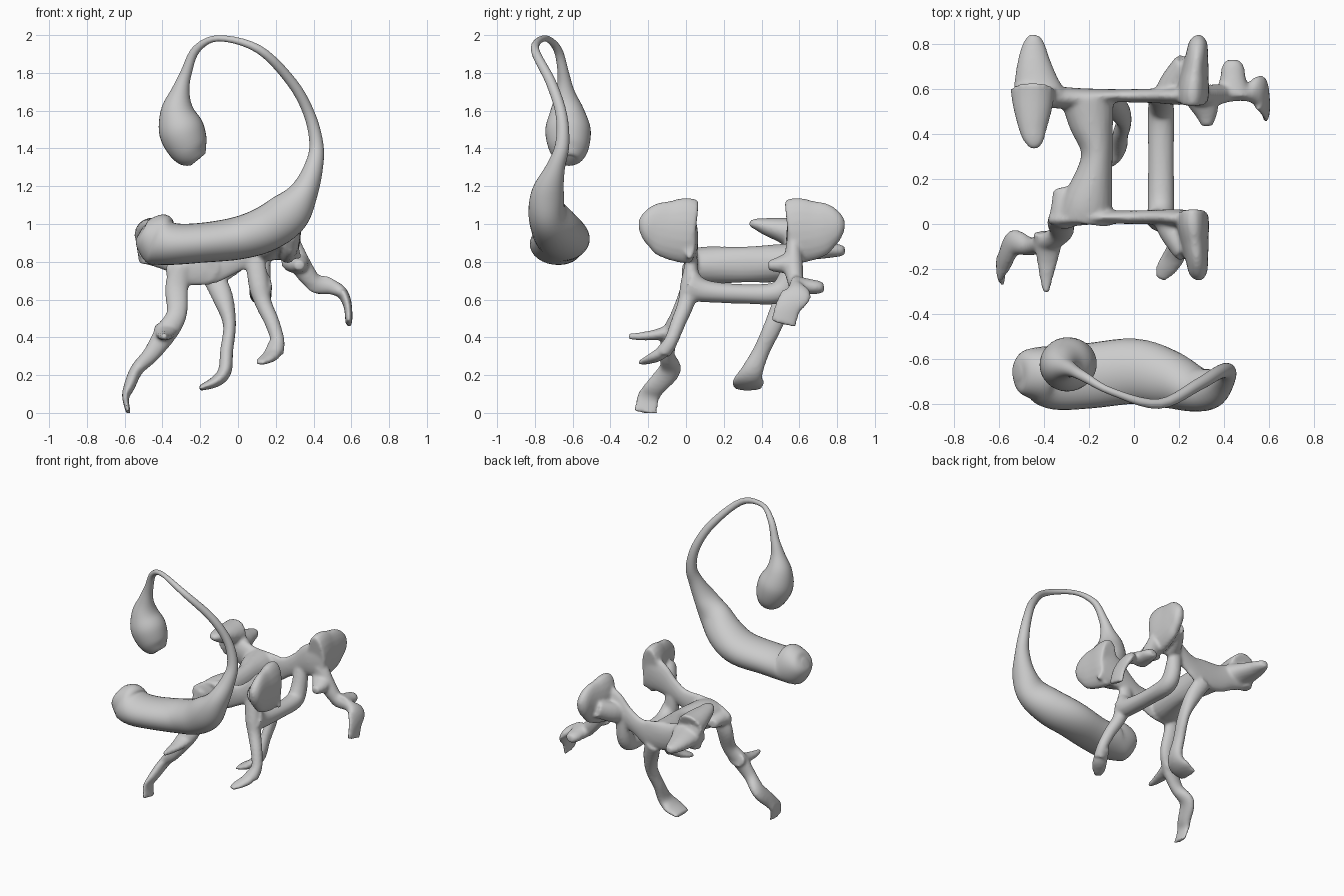
import bpy, bmesh, math
from mathutils import Vector


def catmull(a, b, c, d, t):
    return 0.5 * (2*b + (c-a)*t + (2*a-5*b+4*c-d)*t*t + (3*b-a-3*c+d)*t**3)


def loft(bm, pts, hint, steps=5, sides=20, mirror=False):
    """Smooth tube through (x, y, z, across[, along hint]) stations."""
    pts = [tuple(p) + ((p[3],) if len(p) == 4 else ()) for p in pts]
    if mirror:
        pts = [(p[0], 0.59 - p[1]) + p[2:] for p in pts]
    n, st = len(pts), []
    for i in range(n - 1):
        q = [pts[max(0, min(n-1, i+k))] for k in (-1, 0, 1, 2)]
        for s in range(steps):
            st.append([catmull(*c, s/steps) for c in zip(*q)])
    st.append(list(pts[-1]))
    rings, h = [], Vector(hint)
    for i, p in enumerate(st):
        tan = (Vector(st[min(i+1, len(st)-1)][:3]) - Vector(st[max(i-1, 0)][:3])).normalized()
        u = tan.cross(h).normalized()
        v = u.cross(tan).normalized()
        a, b = max(p[3], .004), max(p[4], .004)
        rings.append([bm.verts.new(Vector(p[:3]) + u*a*math.cos(2*math.pi*k/sides)
                      + v*b*math.sin(2*math.pi*k/sides)) for k in range(sides)])
    for r, s in zip(rings, rings[1:]):
        for k in range(sides):
            j = (k+1) % sides
            bm.faces.new((r[k], r[j], s[j], s[k]))
    bm.faces.new(rings[0][::-1])
    bm.faces.new(rings[-1])


def finish(bm, name):
    bmesh.ops.recalc_face_normals(bm, faces=bm.faces)
    for f in bm.faces:
        f.smooth = True
    me = bpy.data.meshes.new(name)
    bm.to_mesh(me)
    bm.free()
    ob = bpy.data.objects.new(name, me)
    bpy.context.collection.objects.link(ob)
    return ob


Y, Z = (0, 1, 0), (0, 0, 1)

# Curling tail: thick body, thin arch, teardrop tip
bm = bmesh.new()
loft(bm, [(-.52, -.66, .955, .03), (-.50, -.66, .945, .085, .09), (-.43, -.665, .92, .138, .12),
          (-.35, -.68, .895, .112, .145), (-.2, -.675, .90, .105, .145), (0, -.655, .925, .113, .145),
          (.15, -.69, .975, .12, .13), (.27, -.735, 1.06, .115, .10), (.35, -.73, 1.17, .075, .085),
          (.40, -.69, 1.3, .05), (.415, -.655, 1.42, .037), (.378, -.66, 1.58, .03),
          (.285, -.715, 1.75, .027), (.11, -.80, 1.925, .022), (-.1, -.745, 1.983, .016),
          (-.22, -.68, 1.925, .022), (-.275, -.65, 1.8, .03), (-.305, -.64, 1.7, .05),
          (-.32, -.63, 1.6, .09), (-.30, -.625, 1.5, .12), (-.26, -.62, 1.4, .105),
          (-.225, -.62, 1.345, .065), (-.218, -.62, 1.335, .03)], Y, sides=32)
finish(bm, "tail")

# Legged frame, fused into one skin
bm = bmesh.new()
# side rails
loft(bm, [(-.38, .02, .76, .02, .03), (-.3, .02, .76, .03, .08), (-.15, .03, .78, .03, .1),
          (0, .03, .82, .03, .07), (.1, .03, .87, .033, .08), (.2, .025, .92, .04, .12),
          (.3, .02, .95, .035, .14)], Z)
loft(bm, [(-.53, .58, .89, .03, .06), (-.48, .58, .89, .05, .1), (-.36, .565, .84, .05, .09),
          (-.25, .56, .8, .045, .1), (-.1, .57, .79, .03, .1), (0, .57, .82, .03, .07),
          (.1, .57, .87, .033, .08), (.2, .57, .92, .04, .12), (.3, .57, .95, .035, .14)], Z)
# cross bars
loft(bm, [(-.22, .01, .77, .12, .09), (-.205, .1, .78, .11, .1), (-.165, .3, .785, .07, .095),
          (-.19, .45, .79, .1, .1), (-.21, .57, .8, .12, .1)], Z)
loft(bm, [(.12, .01, .68, .06, .09), (.12, .1, .645, .06, .06), (.12, .3, .63, .058, .052),
          (.12, .48, .635, .06, .058), (.12, .54, .7, .055, .06), (.12, .57, .84, .05, .04)], Z)
loft(bm, [(-.3, .04, .76, .08, .06), (-.33, .16, .76, .03, .03)], Z)
# tall end flaps with side wings, front and back
for m in (False, True):
    loft(bm, [(.26, .05, .96, .068, .165), (.262, 0, .965, .072, .175), (.27, -.08, .97, .062, .16),
              (.28, -.16, .985, .05, .13), (.285, -.22, .99, .04, .08), (.285, -.25, .99, .015, .03)],
         Z, mirror=m)
    loft(bm, [(.16, .03, .88, .08, .08), (.175, -.04, .9, .06, .07), (.23, -.13, .94, .05, .06)],
         Z, mirror=m)
# opposed shoulder lobes
loft(bm, [(-.45, .6, .94, .1, .1), (-.45, .52, .965, .088, .07), (-.45, .43, .985, .065, .048),
          (-.445, .37, 1.0, .045, .03), (-.445, .335, 1.0, .02, .015)], Z)
loft(bm, [(-.42, .56, .87, .12, .09), (-.435, .63, .87, .1, .065), (-.445, .72, .865, .075, .05),
          (-.445, .8, .86, .05, .035), (-.44, .84, .86, .025, .025)], Z)
loft(bm, [(-.48, .58, .9, .06, .05), (-.49, .59, .79, .035, .04)], Y)
# front left leg with knee spur
loft(bm, [(-.3, .02, .78, .06, .04), (-.325, .01, .66, .062, .04), (-.325, -.04, .52, .055, .04),
          (-.385, -.08, .42, .06, .045), (-.46, -.1, .31, .045, .04), (-.535, -.085, .23, .035, .06),
          (-.575, -.16, .14, .03, .055), (-.595, -.2, .08, .018, .06), (-.58, -.215, .0, .012, .065)], Y)
loft(bm, [(-.38, -.04, .44, .07, .05), (-.385, -.15, .415, .05, .03), (-.39, -.24, .405, .03, .022),
          (-.39, -.305, .405, .015)], Z)
# front right leg
loft(bm, [(.09, .03, .82, .05, .03), (.11, .02, .68, .055, .05), (.135, .0, .58, .045),
          (.18, -.04, .48, .04), (.21, -.08, .38, .037), (.2, -.12, .32, .042)], Y)
loft(bm, [(.2, -.07, .37, .04, .03), (.18, -.14, .31, .05, .032), (.14, -.2, .28, .045, .022),
          (.115, -.245, .265, .025, .012)], Z)
# back left leg
loft(bm, [(-.13, .57, .72, .06, .04), (-.08, .52, .61, .055, .05), (-.045, .465, .47, .035, .05),
          (-.06, .4, .33, .035, .045), (-.07, .35, .22, .036, .06), (-.12, .33, .165, .03, .085),
          (-.205, .33, .13, .014, .075)], Y)
# back right leg with knee spurs
loft(bm, [(.27, .57, .9, .06, .04), (.34, .57, .77, .055, .05), (.41, .58, .685, .045, .04),
          (.5, .58, .665, .04, .035), (.555, .585, .63, .03, .08), (.582, .54, .56, .022, .07),
          (.587, .515, .47, .018, .07)], Y)
loft(bm, [(.44, .56, .68, .085, .05), (.44, .64, .67, .06, .042), (.44, .7, .665, .05, .035),
          (.44, .73, .665, .03, .025)], Z)
loft(bm, [(.3, .57, .8, .08, .06), (.32, .5, .785, .055, .045), (.325, .435, .78, .025, .025)], Z)
frame = finish(bm, "legged_frame")
rm = frame.modifiers.new("fuse", 'REMESH')
rm.mode, rm.voxel_size, rm.use_smooth_shade = 'VOXEL', .01, True
sm = frame.modifiers.new("soften", 'SMOOTH')
sm.factor, sm.iterations = .5, 8
